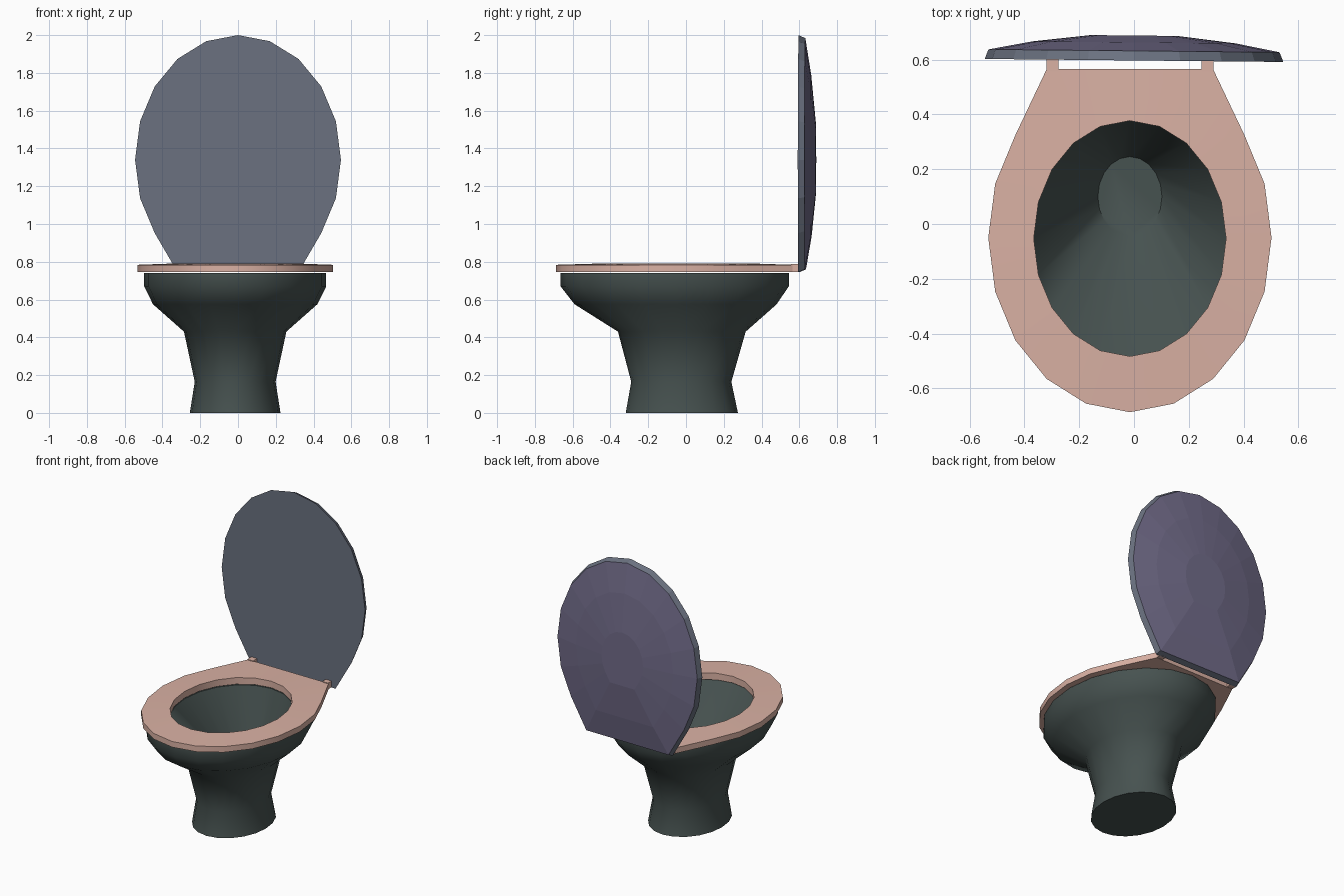
import bpy, bmesh, math

if "Cube" in bpy.data.objects:
    bpy.data.objects.remove(bpy.data.objects["Cube"])

N = 20  # sides of every oval


def material(name, rgb):
    m = bpy.data.materials.new(name)
    m.diffuse_color = (*rgb, 1)
    m.use_nodes = True
    m.node_tree.nodes["Principled BSDF"].inputs["Base Color"].default_value = m.diffuse_color
    return m


dark = material("dark green grey", (0.062, 0.084, 0.080))
pink = material("dusty pink", (0.70, 0.44, 0.37))
slate = material("slate grey", (0.145, 0.165, 0.215))
purple = material("muted purple", (0.165, 0.148, 0.25))


def oval(cx, cy, rx, ry, back=None):
    """Oval outline; with back set, its far end is cut off square there."""
    pts = []
    for i in range(N):
        a = i * 2 * math.pi / N
        x, y = cx + rx * math.cos(a), cy + ry * math.sin(a)
        if back is not None and math.sin(a) > 0.75:
            y = back
        pts.append((x, y))
    return pts


def loft(name, rings, mats, cap=True, closed=False, angle=None):
    """Skin a list of 3D rings, capping both ends or closing the loop."""
    bm = bmesh.new()
    vs = [[bm.verts.new(p) for p in r] for r in rings]
    pairs = list(zip(vs, vs[1:])) + ([(vs[-1], vs[0])] if closed else [])
    for a, b in pairs:
        for i in range(N):
            j = (i + 1) % N
            bm.faces.new((a[i], a[j], b[j], b[i]))
    if cap and not closed:
        bm.faces.new(vs[0])
        bm.faces.new(vs[-1])
    bmesh.ops.recalc_face_normals(bm, faces=bm.faces)
    me = bpy.data.meshes.new(name)
    bm.to_mesh(me)
    bm.free()
    for m in mats:
        me.materials.append(m)
    ob = bpy.data.objects.new(name, me)
    bpy.context.collection.objects.link(ob)
    if angle:
        bpy.ops.object.select_all(action='DESELECT')
        ob.select_set(True)
        bpy.context.view_layer.objects.active = ob
        bpy.ops.object.shade_smooth_by_angle(angle=math.radians(angle))
    return ob


def flat_ring(z, *args):
    return [(x, y, z) for x, y in oval(*args)]


# Bowl and pedestal: up the outside, over the rim, down the inside
CX = -0.015
profile = [  # z, centre y, half width, half length
    (0.0, -0.022, 0.24, 0.297), (0.165, -0.025, 0.214, 0.265),
    (0.43, -0.022, 0.271, 0.338), (0.575, -0.055, 0.435, 0.535),
    (0.67, -0.06, 0.482, 0.604), (0.74, -0.06, 0.482, 0.604),
    (0.74, -0.053, 0.351, 0.43), (0.33, 0.10, 0.117, 0.146)]
loft("bowl", [flat_ring(z, CX, cy, rx, ry) for z, cy, rx, ry in profile],
     [dark], angle=50)

# Seat ring with a square back, slightly raised toward the hole
outer = (CX, -0.05, 0.517, 0.637, 0.565)
hole = (CX, -0.053, 0.351, 0.43)
loft("seat", [flat_ring(0.745, *outer), flat_ring(0.784, *outer),
              flat_ring(0.79, *hole), flat_ring(0.745, *hole)],
     [pink], closed=True, angle=40)

# Hinge blocks
for side, name in ((-1, "left_hinge"), (1, "right_hinge")):
    bpy.ops.mesh.primitive_cube_add(size=1, location=(CX + side * 0.283, 0.579, 0.768))
    h = bpy.context.object
    h.name = name
    h.scale = (0.044, 0.044, 0.042)
    h.data.materials.append(pink)

# Raised lid: slate inner face and rim, purple domed back
LZ = 1.34


def lid_ring(y, s):
    pts = oval(0, 0, 0.545 * s, 0.66 * s, 0.595 * s)
    return [(x, y - 0.01 * x, LZ - v) for x, v in pts]


lid = loft("lid", [lid_ring(y, s) for y, s in
                   ((0.597, 1), (0.632, 0.975), (0.657, 0.68), (0.688, 0.29))],
           [slate, purple])
# smooth the dome profile with the true middle ring depth
for v in lid.data.vertices[2 * N:3 * N]:
    v.co.y += 0.006
for p in lid.data.polygons:
    p.material_index = 1 if p.center.y + 0.01 * p.center.x > 0.625 else 0
